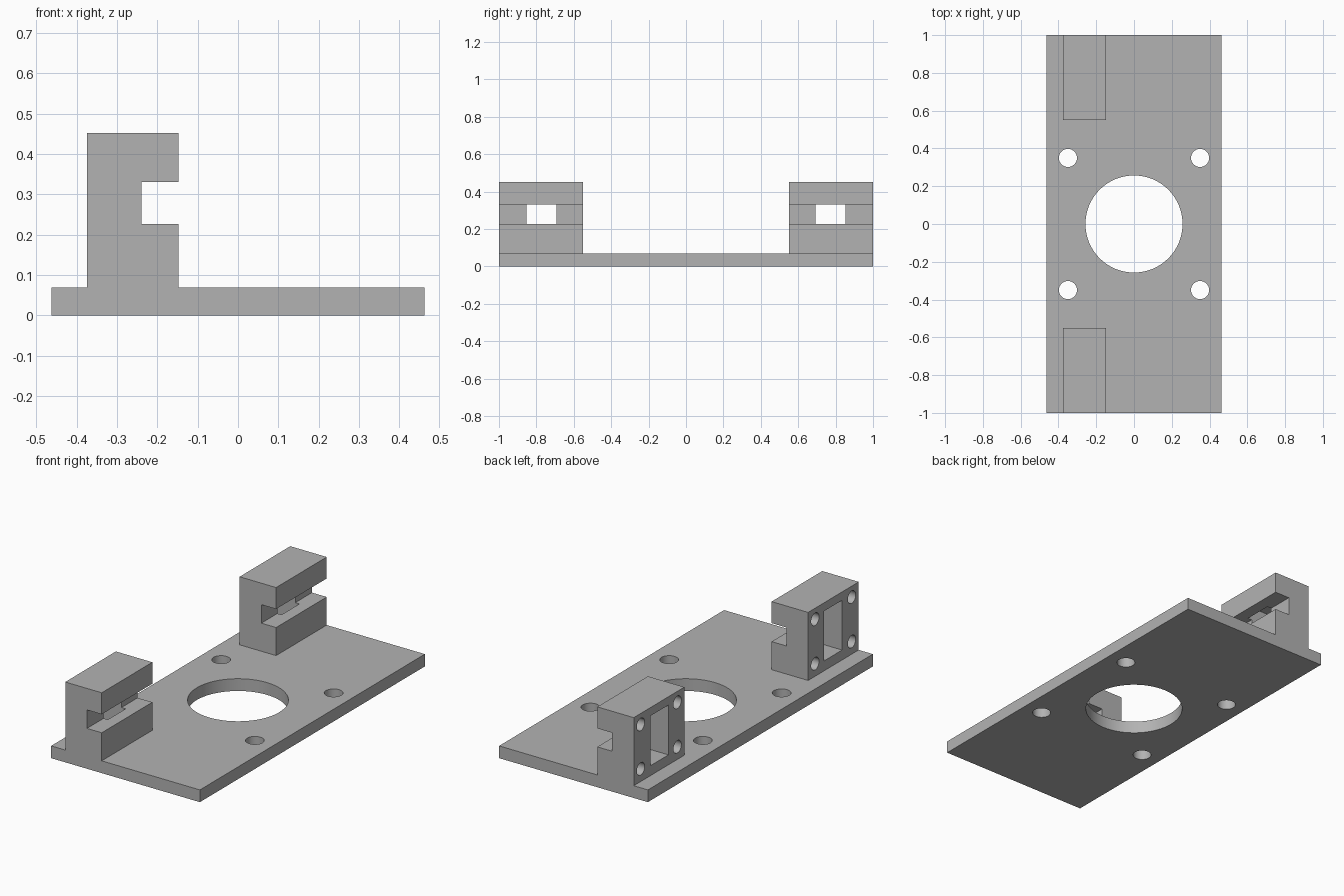
import bpy, bmesh, math
from mathutils import Matrix, Vector

if "Cube" in bpy.data.objects:
    bpy.data.objects.remove(bpy.data.objects["Cube"], do_unlink=True)

PLATE_W, PLATE_T = 0.463, 0.069              # half width, thickness
BLOCK_BACK, BLOCK_FRONT, BLOCK_TOP = -0.375, -0.148, 0.452
SLOT_X, SLOT_LOW, SLOT_HIGH = -0.24, 0.227, 0.331
BLOCK_INNER, BLOCK_MID = 0.55, 0.772         # inner end and middle along y
POCKET_X, POCKET_MID_Z = -0.214, 0.265

gray = bpy.data.materials.new("plain gray")
gray.use_nodes = True
gray.diffuse_color = (0.45, 0.45, 0.45, 1)
gray.node_tree.nodes["Principled BSDF"].inputs["Base Color"].default_value = (0.45, 0.45, 0.45, 1)


def add_object(name, bm):
    bmesh.ops.recalc_face_normals(bm, faces=bm.faces)
    mesh = bpy.data.meshes.new(name)
    bm.to_mesh(mesh)
    bm.free()
    mesh.materials.append(gray)
    obj = bpy.data.objects.new(name, mesh)
    bpy.context.collection.objects.link(obj)
    return obj


def box(bm, low, high):
    low, high = Vector(low), Vector(high)
    matrix = Matrix.Translation((low + high) / 2) @ Matrix.Diagonal((*(high - low), 1))
    bmesh.ops.create_cube(bm, size=1, matrix=matrix)


def cylinder(bm, center, radius, depth, segments, turn=Matrix()):
    bmesh.ops.create_cone(bm, cap_ends=True, segments=segments, radius1=radius, radius2=radius,
                          depth=depth, matrix=Matrix.Translation(center) @ turn)


def cut(target, bm):
    cutter = add_object("cutter", bm)
    cutter.hide_render = True
    mod = target.modifiers.new("cut", "BOOLEAN")
    mod.operation, mod.solver, mod.object = "DIFFERENCE", "EXACT", cutter
    bpy.context.view_layer.objects.active = target
    bpy.ops.object.modifier_apply(modifier=mod.name)
    bpy.data.objects.remove(cutter, do_unlink=True)


# Plate and slotted blocks share one profile, extruded along y
profile = [(-PLATE_W, 0), (PLATE_W, 0), (PLATE_W, PLATE_T), (BLOCK_FRONT, PLATE_T),
           (BLOCK_FRONT, SLOT_LOW), (SLOT_X, SLOT_LOW), (SLOT_X, SLOT_HIGH),
           (BLOCK_FRONT, SLOT_HIGH), (BLOCK_FRONT, BLOCK_TOP), (BLOCK_BACK, BLOCK_TOP),
           (BLOCK_BACK, PLATE_T), (-PLATE_W, PLATE_T)]
bm = bmesh.new()
face = bm.faces.new([bm.verts.new((x, -1, z)) for x, z in profile])
swept = bmesh.ops.extrude_face_region(bm, geom=[face])["geom"]
bmesh.ops.translate(bm, vec=(0, 2, 0), verts=[v for v in swept if isinstance(v, bmesh.types.BMVert)])
mount = add_object("mounting_plate_with_blocks", bm)

# Clear the middle to leave a block at each end
bm = bmesh.new()
box(bm, (-0.6, -BLOCK_INNER, PLATE_T), (0.6, BLOCK_INNER, 0.6))
cut(mount, bm)

# Large center hole and four bolt holes through the plate
bm = bmesh.new()
cylinder(bm, (0, 0, 0), 0.257, 0.4, 64)
for x in (-0.35, 0.35):
    for y in (-0.35, 0.35):
        cylinder(bm, (x, y, 0), 0.048, 0.4, 32)
cut(mount, bm)

# Rectangular pocket and four blind screw holes in the back of each block
bm = bmesh.new()
sideways = Matrix.Rotation(math.pi / 2, 4, "Y")
for side in (-1, 1):
    mid = side * BLOCK_MID
    box(bm, (-0.44, mid - 0.08, POCKET_MID_Z - 0.14), (POCKET_X, mid + 0.08, POCKET_MID_Z + 0.14))
    for dy in (-0.163, 0.163):
        for dz in (-0.125, 0.125):
            center = ((POCKET_X - 0.44) / 2, side * 0.775 + dy, POCKET_MID_Z + dz)
            cylinder(bm, center, 0.035, POCKET_X + 0.44, 32, sideways)
cut(mount, bm)

# Smooth hole walls, sharp edges elsewhere
bpy.ops.object.select_all(action="DESELECT")
mount.select_set(True)
bpy.context.view_layer.objects.active = mount
bpy.ops.object.shade_smooth_by_angle(angle=math.radians(30))
